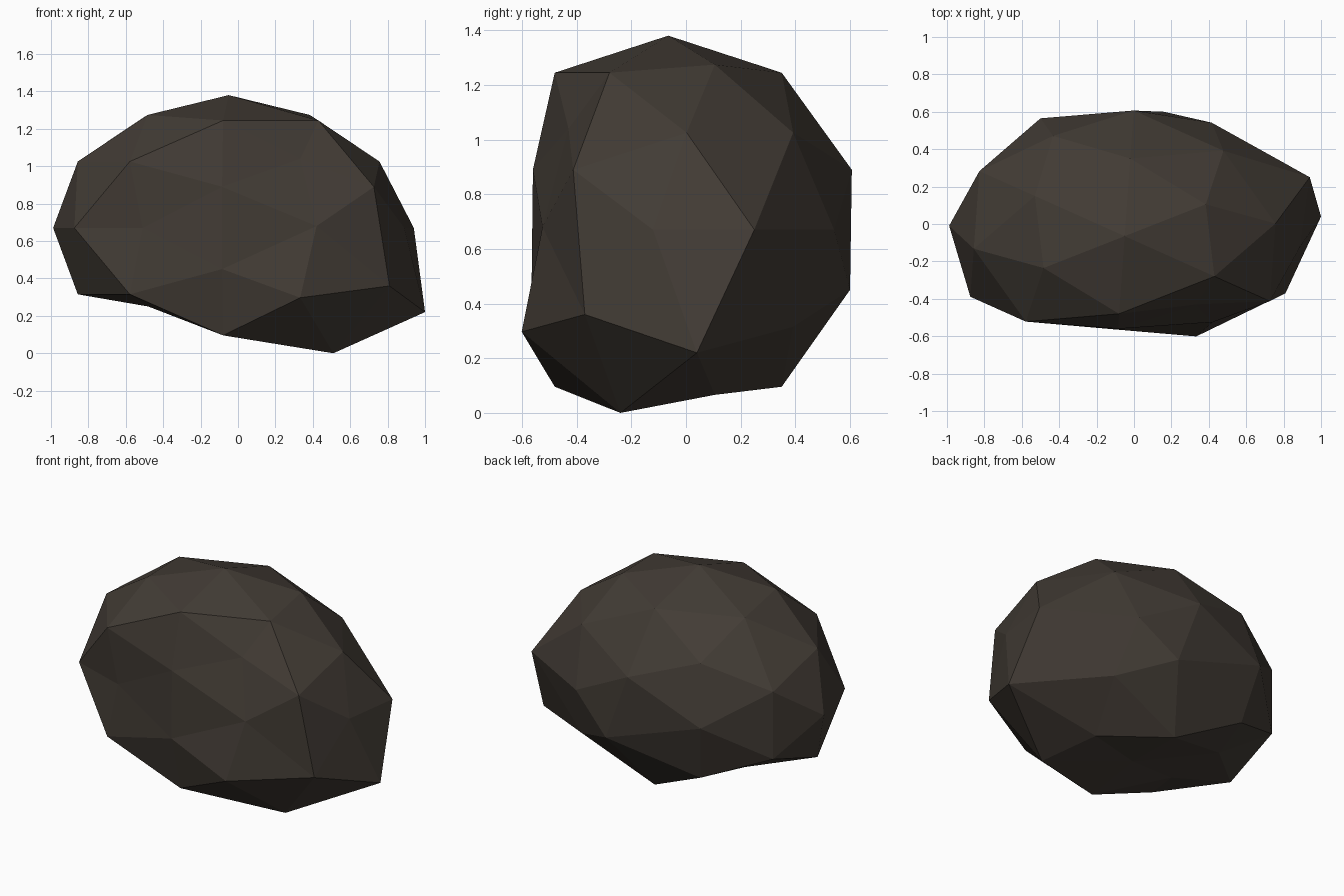
import bpy, bmesh
from itertools import product
from mathutils import Vector

if "Cube" in bpy.data.objects:
    bpy.data.objects.remove(bpy.data.objects["Cube"])

stone = bpy.data.materials.new("dark brown stone")
stone.diffuse_color = (0.054, 0.044, 0.035, 1)
stone.use_nodes = True
stone.node_tree.nodes["Principled BSDF"].inputs["Base Color"].default_value = stone.diffuse_color

# Directions of a once-subdivided icosahedron (42 points)
A, B = 0.5257, 0.8507
pts = set()
for base in ((A, 0, B), (0, B, A), (B, A, 0), (1, 0, 0), (0, 1, 0), (0, 0, 1),
             (.309, .5, .809), (.5, .809, .309), (.809, .309, .5)):
    for s in product((1, -1), repeat=3):
        pts.add(tuple(round(c * k, 4) + 0.0 for c, k in zip(base, s)))

bm = bmesh.new()
for p in sorted(pts):
    bm.verts.new(p)
bmesh.ops.convex_hull(bm, input=bm.verts[:])

# Chips and bulges: direction -> final position of the pushed corner
chips = [
    ((0, -B, A), (.333, -.43, 1.04)),            # hollow front
    ((0, -1, 0), (.42, -.525, .68)),
    ((-.5, -.809, .309), (-.085, -.56, .89)),
    ((-.5, -.809, -.309), (-.085, -.565, .45)),
    ((-B, -A, 0), (-.51, -.51, .67)),
    ((-A, 0, -B), (-.48, -.23, .25)),            # raised underside
    ((-.309, .5, -.809), (-.53, .15, .27)),
    ((0, 0, -1), (-.05, -.07, .13)),
    ((.309, -.5, -.809), (.51, -.24, 0)),        # lower right bulge
    ((.809, -.309, -.5), (1.0, .04, .22)),
    ((.5, -.809, -.309), (.81, -.37, .36)),
    ((1, 0, 0), (.94, .25, .67)),
    ((.5, .809, -.309), (.16, .60, .45)),
]

# Turned and flattened ball, then the chipped corners
for v in bm.verts:
    d = v.co.copy()
    v.co = (.825 * d.x - .45 * d.y - .05, .324 * d.x + .63 * d.y - .065, .67 + .71 * d.z)
    for key, pos in chips:
        if (d - Vector(key)).length < .05:
            v.co = pos

bmesh.ops.recalc_face_normals(bm, faces=bm.faces[:])
mesh = bpy.data.meshes.new("rock")
bm.to_mesh(mesh)
bm.free()
mesh.materials.append(stone)
rock = bpy.data.objects.new("rock", mesh)
bpy.context.collection.objects.link(rock)
